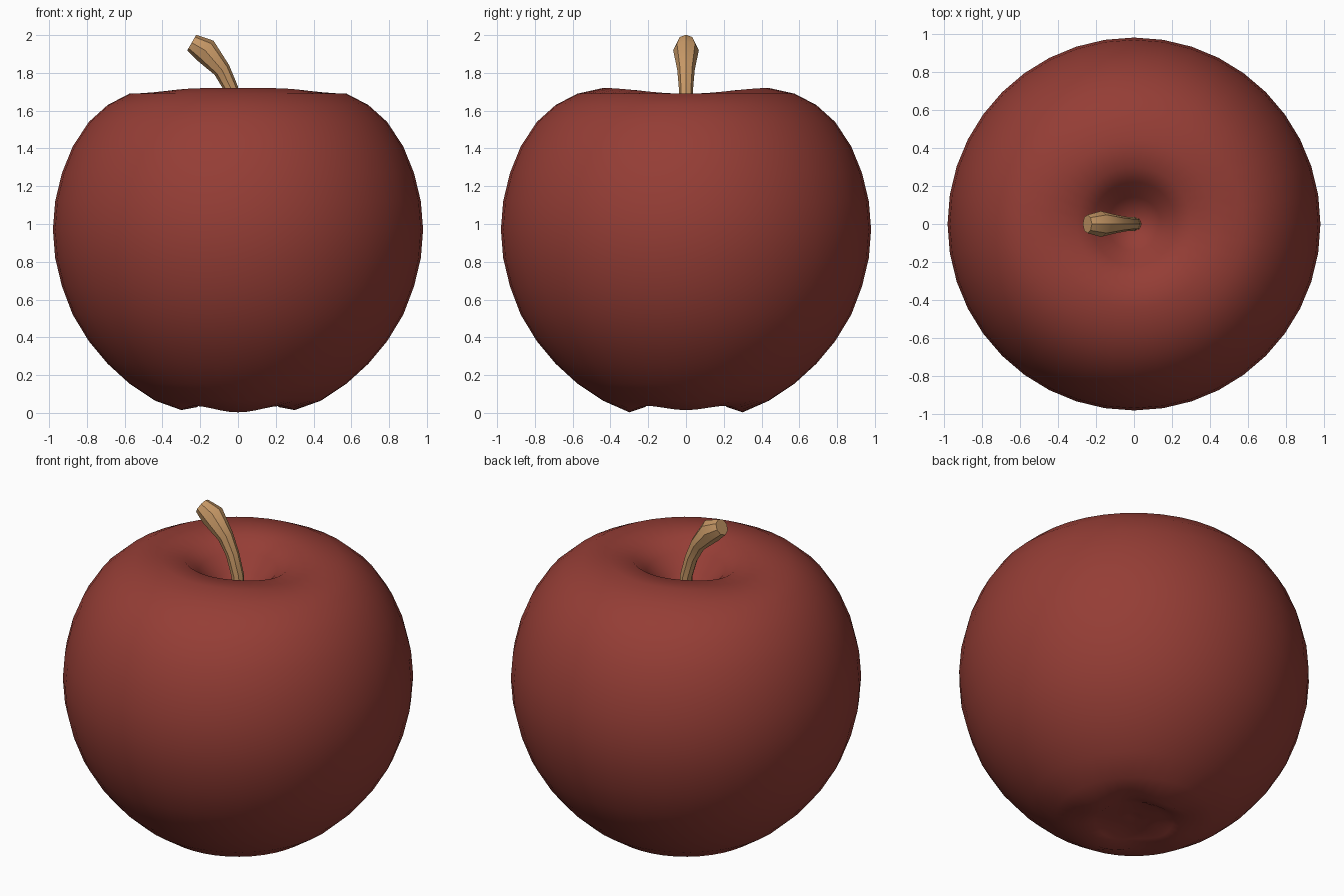
import bpy, bmesh, math
from mathutils import Vector

if "Cube" in bpy.data.objects:
    bpy.data.objects.remove(bpy.data.objects["Cube"])


def material(name, rgb):
    m = bpy.data.materials.new(name)
    m.diffuse_color = (*rgb, 1)
    m.use_nodes = True
    m.node_tree.nodes["Principled BSDF"].inputs["Base Color"].default_value = m.diffuse_color
    return m


def loft(name, rings, mat, angle):
    # skin a list of equal-length rings; both ends are closed with a fan
    bm = bmesh.new()
    loops = [[bm.verts.new(p) for p in ring] for ring in rings]
    n = len(loops[0])
    for a, b in zip(loops, loops[1:]):
        for i in range(n):
            j = (i + 1) % n
            bm.faces.new((a[i], a[j], b[j], b[i]))
    for loop in (loops[0], loops[-1]):
        c = bm.verts.new(sum((v.co for v in loop), Vector()) / n)
        for i in range(n):
            bm.faces.new((loop[i], loop[(i + 1) % n], c))
    bmesh.ops.recalc_face_normals(bm, faces=bm.faces)
    me = bpy.data.meshes.new(name)
    bm.to_mesh(me)
    bm.free()
    me.materials.append(mat)
    ob = bpy.data.objects.new(name, me)
    bpy.context.collection.objects.link(ob)
    bpy.ops.object.select_all(action='DESELECT')
    ob.select_set(True)
    bpy.context.view_layer.objects.active = ob
    bpy.ops.object.shade_smooth_by_angle(angle=math.radians(angle))


red = material("apple red", (0.30, 0.047, 0.036))
tan = material("stem tan", (0.58, 0.32, 0.135))

# apple body: (radius, height, rise on the x axis, rise between lobes)
profile = [(0.03, 0.07, 0, 0), (0.07, 0.06, 0, 0), (0.15, 0.07, 0, 0),
           (0.22, 0.03, 0.0, 0.02), (0.30, 0.003, 0.012, 0.03),
           (0.44, 0.065, 0, 0), (0.575, 0.155, 0, 0), (0.69, 0.26, 0, 0),
           (0.79, 0.38, 0, 0), (0.875, 0.52, 0, 0), (0.932, 0.67, 0, 0),
           (0.968, 0.82, 0, 0), (0.98, 0.97, 0, 0), (0.968, 1.12, 0, 0),
           (0.932, 1.27, 0, 0), (0.875, 1.41, 0, 0), (0.79, 1.54, 0, 0),
           (0.69, 1.63, 0, 0), (0.575, 1.69, 0, 0), (0.44, 1.72, -0.03, 0),
           (0.30, 1.71, -0.03, 0), (0.22, 1.64, -0.01, 0),
           (0.14, 1.55, 0, 0), (0.06, 1.48, 0, 0)]
rings = []
for r, z, rise_x, rise_d in profile:
    ring = []
    for i in range(40):
        t = math.tau * i / 40
        h = z + rise_x * math.cos(t) ** 4 + rise_d * math.sin(2 * t) ** 2
        ring.append((r * math.cos(t), r * math.sin(t), h))
    rings.append(ring)
loft("apple_body", rings, red, 60)

# stem: bent tapering rod with a swollen tip (x, z, radius)
path = [(0.005, 1.44, 0.036), (-0.003, 1.60, 0.036), (-0.038, 1.72, 0.038),
        (-0.085, 1.815, 0.046), (-0.175, 1.92, 0.068), (-0.245, 1.96, 0.048)]
rings = []
for k, (x, z, r) in enumerate(path):
    a, b = path[max(k - 1, 0)], path[min(k + 1, len(path) - 1)]
    d = Vector((b[0] - a[0], 0, b[1] - a[1])).normalized()
    side, up = Vector((0, 1, 0)), Vector((d.z, 0, -d.x))
    rings.append([Vector((x, 0, z)) + r * (up * math.cos(t) + side * math.sin(t))
                  for t in (math.tau * i / 8 for i in range(8))])
loft("stem", rings, tan, 40)
